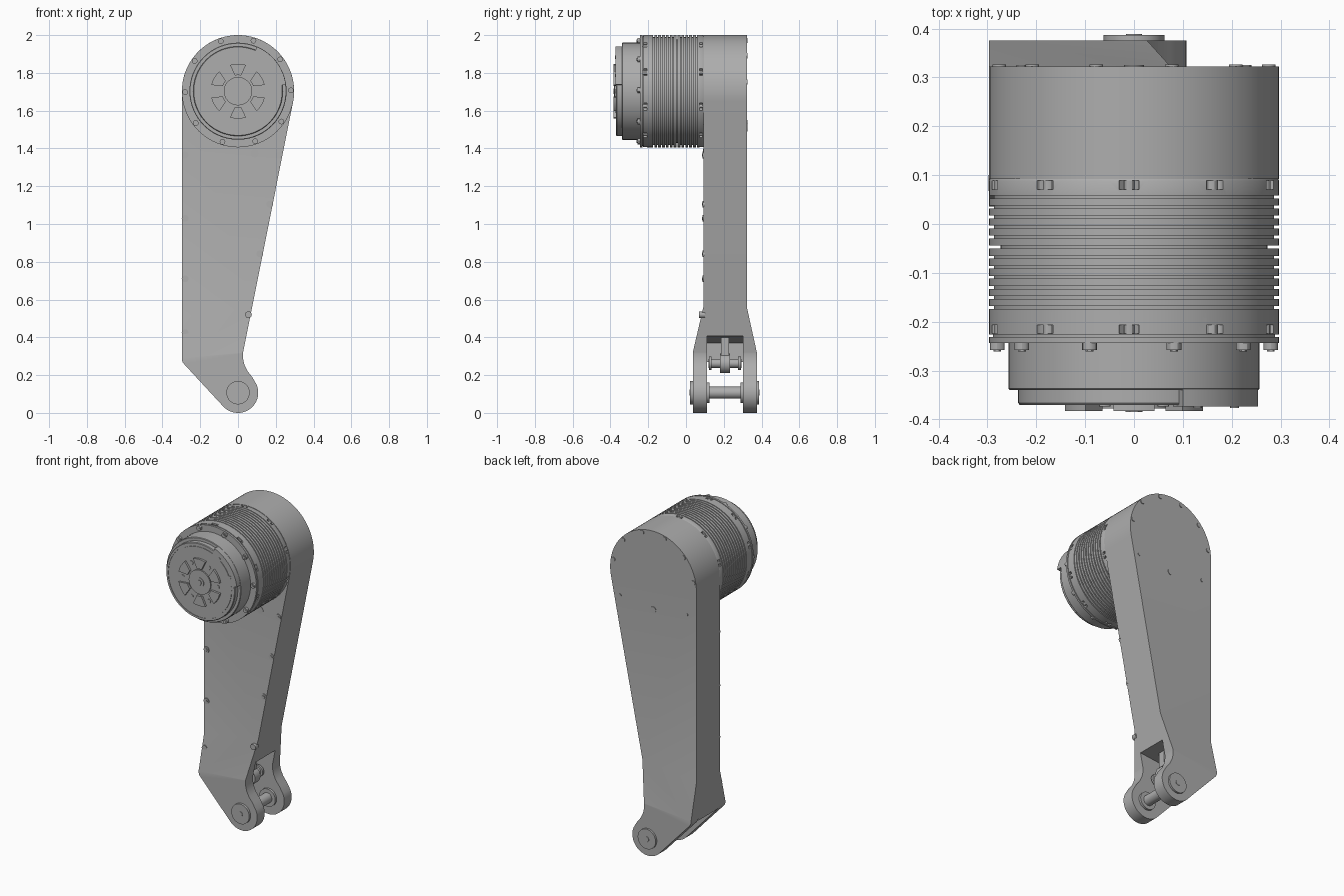
import bpy, bmesh
from math import sin, cos, radians, pi, atan2
from mathutils import Vector

cube = bpy.data.objects.get("Cube")
if cube:
    bpy.data.objects.remove(cube)

steel = bpy.data.materials.new("plain grey metal")
steel.use_nodes = True
GREY = (0.42, 0.42, 0.42, 1)
steel.diffuse_color = GREY
steel.node_tree.nodes["Principled BSDF"].inputs["Base Color"].default_value = GREY

AXIS = (0, 1.703)      # motor axis in x, z
PIN = (0, 0.107)       # fork pin axis in x, z
R = 0.297              # motor and arm head radius


def finish(bm, name, smooth=True):
    bmesh.ops.recalc_face_normals(bm, faces=bm.faces)
    mesh = bpy.data.meshes.new(name)
    bm.to_mesh(mesh)
    bm.free()
    ob = bpy.data.objects.new(name, mesh)
    bpy.context.collection.objects.link(ob)
    mesh.materials.append(steel)
    if smooth:
        shade(ob)
    return ob


def select(ob):
    bpy.ops.object.select_all(action='DESELECT')
    ob.select_set(True)
    bpy.context.view_layer.objects.active = ob


def shade(ob):
    select(ob)
    bpy.ops.object.shade_smooth_by_angle(angle=radians(30))


def arc(c, r, a0, a1, n):
    """Points on an arc in the x-z plane, angles in degrees."""
    steps = [radians(a0 + (a1 - a0) * i / n) for i in range(n + 1)]
    return [(c[0] + r * cos(a), c[1] + r * sin(a)) for a in steps]


def add_prism(bm, pts, y0, y1):
    """Extrude an x-z outline from y0 to y1."""
    face = bm.faces.new([bm.verts.new((x, y0, z)) for x, z in pts])
    out = bmesh.ops.extrude_face_region(bm, geom=[face], use_keep_orig=True)
    verts = [v for v in out["geom"] if isinstance(v, bmesh.types.BMVert)]
    bmesh.ops.translate(bm, verts=verts, vec=(0, y1 - y0, 0))


def prism(name, pts, y0, y1, smooth=True):
    bm = bmesh.new()
    add_prism(bm, pts, y0, y1)
    return finish(bm, name, smooth)


def discs(name, centres, r, y0, y1, n=16):
    """One object holding equal cylinders along y."""
    bm = bmesh.new()
    for c in centres:
        add_prism(bm, arc(c, r, 0, 360, n)[:-1], y0, y1)
    return finish(bm, name)


def lathe(name, profile, c, n=72):
    """Turn a (radius, y) profile around a y axis, capping both ends."""
    bm = bmesh.new()
    rings = [[bm.verts.new((x, y, z)) for x, z in arc(c, r, 0, 360, n)[:-1]]
             for r, y in profile]
    for a, b in zip(rings, rings[1:]):
        for i in range(n):
            j = (i + 1) % n
            bm.faces.new((a[i], a[j], b[j], b[i]))
    bm.faces.new(rings[0])
    bm.faces.new(rings[-1])
    return finish(bm, name)


def cut(ob, cutter):
    cutter.hide_render = True
    select(ob)
    mod = ob.modifiers.new("cut", 'BOOLEAN')
    mod.operation = 'DIFFERENCE'
    mod.solver = 'EXACT'
    mod.object = cutter
    bpy.ops.object.modifier_apply(modifier=mod.name)
    bpy.data.objects.remove(cutter)
    shade(ob)


def around(r, start, step, count):
    return [(AXIS[0] + r * cos(radians(start + step * i)),
             AXIS[1] + r * sin(radians(start + step * i))) for i in range(count)]


# Arm: one outline, split by two sloping lines, with the foot flared in y
outline = (arc(AXIS, R, -11, 180, 48) + [(-R, 0.285), (-0.294, 0.27), (-0.285, 0.258)]
           + arc(PIN, 0.107, 226, 385, 28)
           + [(0.075, 0.19), (0.05, 0.222), (0.034, 0.255), (0.027, 0.285), (0.026, 0.315)])
bm = bmesh.new()
add_prism(bm, outline, 0.092, 0.322)
low_a, low_b = Vector((-R, 0, 0.29)), Vector((0.025, 0, 0.32))
for a, b in ((Vector((-R, 0, 0.51)), Vector((0.07, 0, 0.56))), (low_a, low_b)):
    d = b - a
    bmesh.ops.bisect_plane(bm, geom=bm.verts[:] + bm.edges[:] + bm.faces[:],
                           plane_co=a, plane_no=Vector((-d.z, 0, d.x)))
slope = (low_b.z - low_a.z) / (low_b.x - low_a.x)
for v in bm.verts:
    if v.co.z < low_a.z + slope * (v.co.x - low_a.x) + 0.001:
        v.co.y = 0.036 if v.co.y < 0.2 else 0.375
bmesh.ops.triangulate(bm, faces=[f for f in bm.faces if len(f.verts) > 4])
arm = finish(bm, "arm", False)

# Fork slot through the foot, closed on the straight side by a thin skin
cut(arm, prism("slot_cutter", [(-0.5, -0.1), (0.3, -0.1), (0.3, 0.436), (-0.5, 0.348)],
               0.11, 0.302, False))
bm = bmesh.new()
bm.faces.new([bm.verts.new((-R, y, z)) for y, z in
              ((0.11, 0.375), (0.302, 0.375), (0.302, 0.27), (0.11, 0.27))])
skin = finish(bm, "slot_side_skin", False)
if skin.data.polygons[0].normal.x > 0:
    skin.data.flip_normals()

# Fork pin, end caps and washers
discs("fork_pin", [PIN], 0.032, 0.1, 0.31, 32)
for side, ys in (("front", (0.022, 0.05, 0.016, 0.105, 0.124)),
                 ("back", (0.387, 0.36, 0.391, 0.305, 0.288))):
    discs(side + "_pin_cap", [PIN], 0.062, ys[0], ys[1], 32)
    discs(side + "_pin_screw", [PIN], 0.016, ys[0] + (ys[0] - ys[1]) * 0.08, ys[1], 12)
    discs(side + "_pin_washer", [PIN], 0.055, ys[3], ys[4], 32)

# Push link inside the fork
JOINT = (-0.06, 0.262)
discs("link_pin", [JOINT], 0.024, 0.118, 0.294, 24)
for y in (0.122, 0.276):
    discs("link_pin_collar", [JOINT], 0.036, y, y + 0.014, 24)
discs("link_eye", [JOINT], 0.052, 0.18, 0.232, 28)
prism("link_rod", [(-0.09, 0.26), (-0.03, 0.26), (-0.03, 0.42), (-0.09, 0.42)], 0.185, 0.227)

# Motor shell with cooling grooves
profile = [(R - 0.002, 0.092), (R, 0.088)]
for i in range(12):
    y = 0.058 - i * 0.0205
    depth = 0.024 if i == 5 else 0.011
    profile += [(R, y), (R - depth, y), (R - depth, y - 0.006), (R, y - 0.006)]
profile += [(R, -0.226), (R - 0.008, -0.226), (R - 0.008, -0.231),
            (R, -0.231), (R, -0.243)]
shell = lathe("motor_shell", profile, AXIS)

# Screw pockets at both ends of the shell
for y0, y1 in ((0.071, 0.0885), (-0.2245, -0.207)):
    bm = bmesh.new()
    for x, z in around(R, 92, 36, 10):
        add_prism(bm, arc((x, z), 0.021, 0, 360, 12)[:-1], y0, y1)
    cut(shell, finish(bm, "pocket_cutter", False))
    discs("shell_screws", around(R - 0.012, 92, 36, 10), 0.011, y0 - 0.002, y1 + 0.002, 12)

# Flange screws
discs("flange_screws", around(0.28, 1, 36, 10), 0.015, -0.258, -0.24, 12)
discs("flange_screw_sockets", around(0.28, 1, 36, 10), 0.008, -0.261, -0.25, 6)

# Output housing with stepped rim
lathe("output_housing", [(0.257, -0.235), (0.257, -0.337), (0.254, -0.34), (0.237, -0.34),
                         (0.237, -0.366), (0.234, -0.37), (0.222, -0.37), (0.222, -0.367),
                         (0.214, -0.367), (0.214, -0.37)], AXIS)
prism("cable_bracket", arc(AXIS, 0.256, 8, 67, 16) + arc(AXIS, 0.205, 67, 50, 5)
      + arc(AXIS, 0.228, 50, 25, 6) + arc(AXIS, 0.205, 25, 8, 5), -0.335, -0.373)
discs("bracket_screws", around(0.222, 22, 32, 2), 0.009, -0.376, -0.36, 12)

# Output rosette: hub, six fan pads and small bolts
discs("output_hub", [AXIS], 0.075, -0.378, -0.365, 36)
discs("hub_ring", [AXIS], 0.03, -0.381, -0.37, 24)
discs("hub_screw", [AXIS], 0.017, -0.385, -0.37, 6)
for k in range(6):
    mid = 90 + 60 * k
    prism("output_pad", arc(AXIS, 0.145, mid - 17, mid + 17, 8)
          + arc(AXIS, 0.085, mid + 11, mid - 11, 4), -0.383, -0.365)
discs("output_bolts", around(0.12, 0, 60, 6), 0.012, -0.373, -0.365, 12)

# Arm screws on the front face
front = [(-0.28, z) for z in (1.365, 1.03, 0.71)] + [(0.115, 0.842), (0.168, 1.105), (0.215, 1.365)]
discs("arm_front_screws", front, 0.018, 0.087, 0.1, 14)
discs("arm_front_sockets", front, 0.009, 0.084, 0.1, 6)
discs("arm_front_plug", [(0.088, 1.375)], 0.022, 0.089, 0.1, 18)
discs("lower_arm_screws", [(-0.28, 0.425), (0.055, 0.52)], 0.018, 0.068, 0.1, 14)

# Arm screws and plugs on the back face
discs("arm_back_screws", around(0.28, 10, 32, 6), 0.014, 0.315, 0.326, 14)
discs("arm_back_plug", [(0, 1.51)], 0.02, 0.315, 0.325, 18)
discs("arm_back_pins", [(-0.23, 1.54), (0.23, 1.54)], 0.01, 0.315, 0.325, 12)
